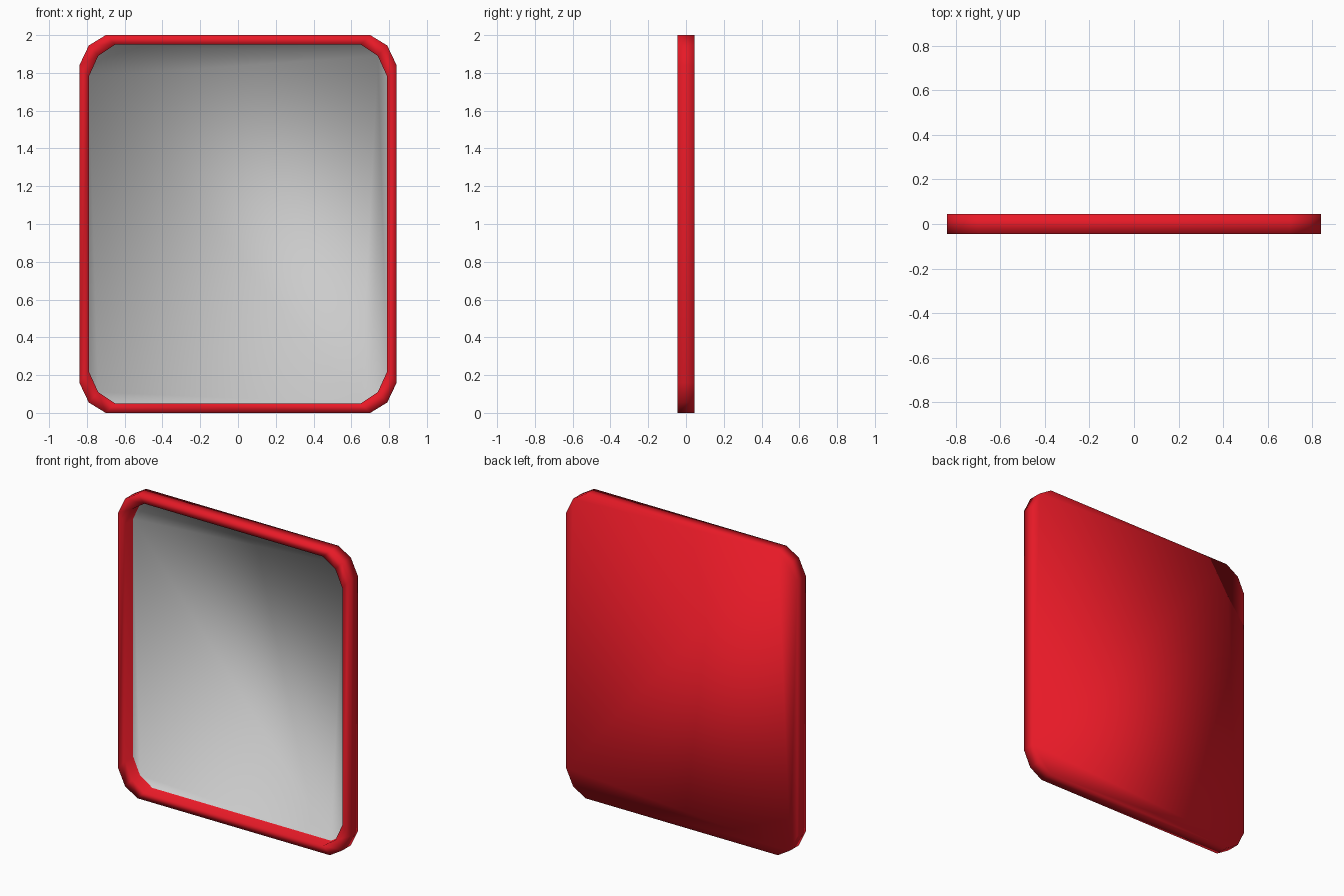
import bpy, bmesh

if "Cube" in bpy.data.objects:
    bpy.data.objects.remove(bpy.data.objects["Cube"])

# Materials: red casing, grey recessed face
def material(name, colour):
    m = bpy.data.materials.new(name)
    m.diffuse_color = colour
    m.use_nodes = True
    m.node_tree.nodes["Principled BSDF"].inputs["Base Color"].default_value = m.diffuse_color
    return m

red = material("red_casing", (0.8, 0.01, 0.02, 1))
grey = material("grey_face", (0.8, 0.8, 0.8, 1))

# Mirror one chamfered corner (x, height above centre) into a full outline
def outline(corner):
    right = corner + [(x, -z) for x, z in reversed(corner)]
    return right + [(-x, z) for x, z in reversed(right)]

outer = outline([(0.70, 1.0), (0.79, 0.945), (0.84, 0.84)])
inner = outline([(0.65, 0.95), (0.74, 0.89), (0.79, 0.78)])

bm = bmesh.new()

def ring(points, y):
    return [bm.verts.new((x, y, z + 1)) for x, z in points]

def bridge(a, b):
    n = len(a)
    for i in range(n):
        j = (i + 1) % n
        bm.faces.new((a[i], a[j], b[j], b[i]))

# Shell: back, outer wall, front rim, inner wall, recessed face
rings = [ring(outer, 0.045), ring(outer, -0.045),
         ring(inner, -0.045), ring(inner, 0.038)]
for a, b in zip(rings, rings[1:]):
    bridge(a, b)
bm.faces.new(rings[0])
face = bm.faces.new(rings[-1])
face.material_index = 1
bmesh.ops.recalc_face_normals(bm, faces=bm.faces[:])
for f in bm.faces:
    f.smooth = True

mesh = bpy.data.meshes.new("framed_panel")
bm.to_mesh(mesh)
bm.free()
mesh.materials.append(red)
mesh.materials.append(grey)
panel = bpy.data.objects.new("framed_panel", mesh)
bpy.context.collection.objects.link(panel)
